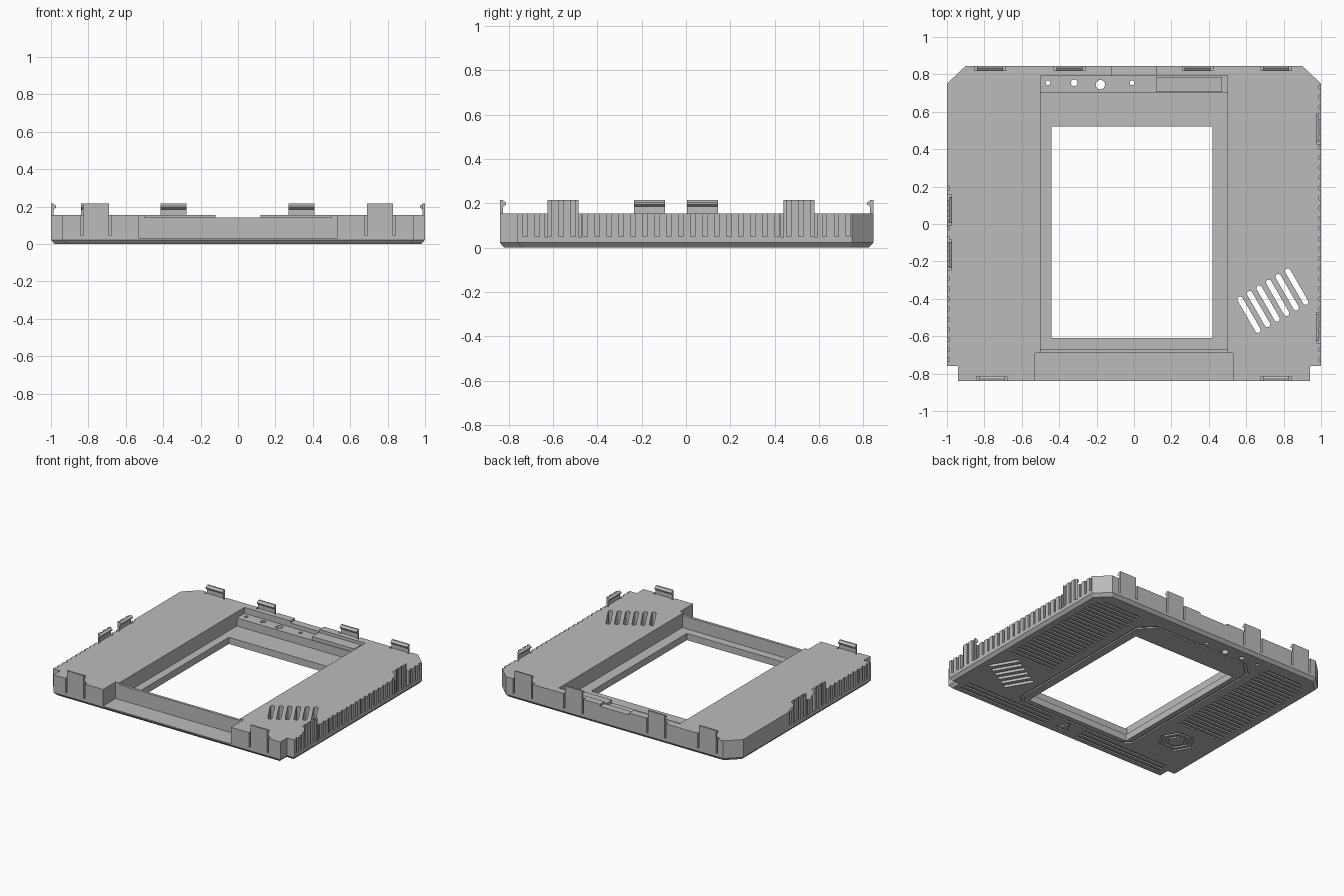
import bpy, bmesh
from math import sin, cos, pi, radians

old = bpy.data.objects.get("Cube")
if old:
    bpy.data.objects.remove(old, do_unlink=True)

GREY = (0.5, 0.5, 0.5, 1)
mat = bpy.data.materials.new("plain grey plastic")
mat.use_nodes = True
mat.diffuse_color = GREY
mat.node_tree.nodes["Principled BSDF"].inputs["Base Color"].default_value = GREY

TOP, CLIP_TOP = 0.155, 0.215


def loft(bm, *loops):
    """Closed solid through stacked loops of 3D points."""
    rows = [[bm.verts.new(p) for p in loop] for loop in loops]
    n = len(rows[0])
    for a, b in zip(rows, rows[1:]):
        for i in range(n):
            j = (i + 1) % n
            bm.faces.new((a[i], a[j], b[j], b[i]))
    bm.faces.new(rows[0][::-1])
    bm.faces.new(rows[-1])


def prism(bm, pts, z0, z1):
    loft(bm, [(x, y, z0) for x, y in pts], [(x, y, z1) for x, y in pts])


def rect(x0, x1, y0, y1):
    return [(x0, y0), (x1, y0), (x1, y1), (x0, y1)]


def box(bm, x0, x1, y0, y1, z0, z1):
    prism(bm, rect(x0, x1, y0, y1), z0, z1)


def circle(cx, cy, r, n, turn=0):
    return [(cx + r * cos(turn + 2 * pi * i / n), cy + r * sin(turn + 2 * pi * i / n))
            for i in range(n)]


def ring(bm, outer, inner, z0, z1):
    """Closed outline band between two matching polygons."""
    n = len(outer)
    loops = [[bm.verts.new((x, y, z)) for x, y in pts]
             for pts, z in ((outer, z0), (outer, z1), (inner, z1), (inner, z0))]
    for k in range(4):
        a, b = loops[k], loops[(k + 1) % 4]
        for i in range(n):
            j = (i + 1) % n
            bm.faces.new((a[i], a[j], b[j], b[i]))


def make(name, bm):
    bmesh.ops.recalc_face_normals(bm, faces=bm.faces)
    me = bpy.data.meshes.new(name)
    bm.to_mesh(me)
    bm.free()
    me.materials.append(mat)
    ob = bpy.data.objects.new(name, me)
    bpy.context.collection.objects.link(ob)
    return ob


def cut(targets, build):
    """Subtract the solids drawn by build(bm) from the targets."""
    bm = bmesh.new()
    build(bm)
    tool = make("cutter", bm)
    tool.hide_render = True
    for ob in targets:
        mod = ob.modifiers.new("cut", 'BOOLEAN')
        mod.object, mod.operation, mod.solver = tool, 'DIFFERENCE', 'EXACT'
        bpy.context.view_layer.objects.active = ob
        bpy.ops.object.modifier_apply(modifier=mod.name)
    bpy.data.objects.remove(tool, do_unlink=True)


# Main housing with chamfered lower edge, angled back and notched front corners
def outline(d, z):
    half = [(0.94 - d, -0.84 + d), (0.94 - d, -0.76 + d), (1 - d, -0.76 + d),
            (1 - d, 0.75 - d / 2), (0.9 - d / 2, 0.845 - d)]
    return [(x, y, z) for x, y in half + [(-x, y) for x, y in half[::-1]]]


bm = bmesh.new()
loft(bm, outline(0.02, 0), outline(0, 0.022), outline(0, TOP))
housing = make("housing", bm)

# Snap clips: (side, position along that side)
clips = [("front", -0.76), ("front", 0.76), ("back", -0.77), ("back", -0.345),
         ("back", 0.34), ("back", 0.76), ("left", 0.51), ("left", -0.555),
         ("right", 0.075), ("right", -0.165)]


def place(side, along, depth):
    """Point on a side wall, depth measured inward."""
    return {"front": (along, -0.84 + depth), "back": (along, 0.845 - depth),
            "left": (1 - depth, along), "right": (-1 + depth, along)}[side]


hook = [(0, 0.15), (0, CLIP_TOP), (0.012, CLIP_TOP), (0.028, 0.203),
        (0.028, 0.195), (0.014, 0.185), (0.014, 0.15)]
clip_objects = []
for side, pos in clips:
    bm = bmesh.new()
    loft(bm, *[[(*place(side, pos + s * 0.07, d), z) for d, z in hook] for s in (-1, 1)])
    clip_objects.append(make(side + "_clip", bm))


# Slits beside each clip
def slits(bm):
    for side, pos in clips:
        for s in (-1, 1):
            (xa, ya), (xb, yb) = (place(side, pos + s * 0.07, -0.02),
                                  place(side, pos + s * 0.082, 0.025))
            box(bm, min(xa, xb), max(xa, xb), min(ya, yb), max(ya, yb), 0.045, 0.3)


# Grip grooves along the side walls
def grooves(bm):
    for i in range(28):
        y = -0.735 + 0.054 * i
        box(bm, 0.988, 1.1, y, y + 0.02, 0.05, 0.3)
        if y < 0.2:
            box(bm, -1.1, -0.988, y, y + 0.02, 0.05, 0.3)


# Recess, raised back ledge, open front channel, low front wall and back notch
for x, y0, y1, z in ((0.5, -0.67, 0.7, 0.05), (0.5, 0.6, 0.79, 0.11),
                     (0.53, -0.9, -0.69, 0.03), (0.5, -0.7, -0.6, 0.14),
                     (0.12, 0.75, 0.9, 0.14)):
    cut([housing], lambda b: box(b, -x, x, y0, y1, z, 0.4))

cut([housing], lambda b: box(b, -0.44, 0.42, -0.61, 0.52, -0.1, 0.4))
cut([housing], slits)
cut([housing] + [c for c in clip_objects if c.name.startswith(("left", "right"))], grooves)


# Through holes: ledge holes and slanted vents
def holes(bm):
    for x, r in ((-0.46, 0.013), (-0.32, 0.018), (-0.18, 0.025), (-0.01, 0.013)):
        prism(bm, circle(x, 0.755 if r < 0.02 else 0.745, r, 20), -0.1, 0.4)
    a = radians(-60)
    for i in range(6):
        cx, cy = 0.615 + 0.051 * i, -0.485 + 0.03 * i
        pts = []
        for end in (1, -1):
            for k in range(7):
                t = a + (0 if end > 0 else pi) - pi / 2 + pi * k / 6
                pts.append((cx + end * 0.095 * cos(a) + 0.015 * cos(t),
                            cy + end * 0.095 * sin(a) + 0.015 * sin(t)))
        prism(bm, pts, -0.1, 0.4)


cut([housing], holes)


# Underside decoration: stripes, window border, hexagon and triangle
def underside(bm):
    for s in (-1, 1):
        for i in range(24):
            y = -0.2 + 0.04 * i
            out = 0.93 - max(0, y - 0.66)
            xs = sorted((s * 0.56, s * out))
            box(bm, *xs, y, y + 0.018, -0.1, 0.01)
        for i in range(3):
            xs = sorted((s * 0.14, s * 0.88))
            y = -0.79 + 0.04 * i
            box(bm, *xs, y, y + 0.018, -0.1, 0.01)

    def frame(d):
        half = [(0.42 + d, -0.65 - d), (0.48 + d, -0.59 - d),
                (0.48 + d, 0.6 + d), (0.38 + d, 0.7 + d)]
        return half + [(-x, y) for x, y in half[::-1]]
    ring(bm, frame(0.015), frame(0), -0.1, 0.01)
    for r, w in ((0.13, 0.02), (0.085, 0.025)):
        ring(bm, circle(-0.71, -0.4, r, 6), circle(-0.71, -0.4, r - w, 6), -0.1, 0.01)
    ring(bm, circle(0, -0.74, 0.07, 3, pi / 2), circle(0, -0.74, 0.04, 3, pi / 2), -0.1, 0.01)


cut([housing], underside)

# Raised block on the back ledge
bm = bmesh.new()
box(bm, 0.12, 0.47, 0.705, 0.785, 0.1, 0.135)
make("ledge_block", bm)
